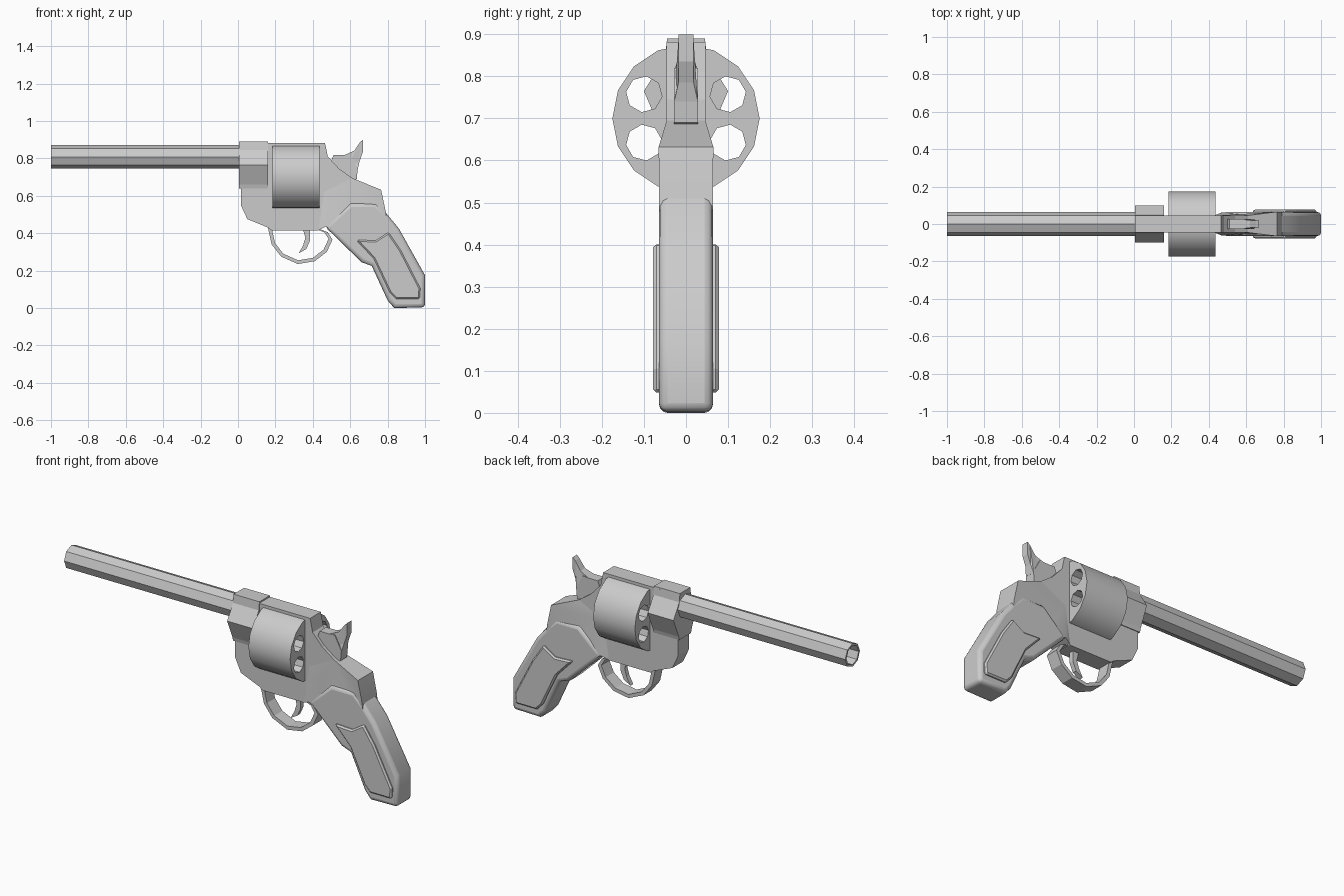
import bpy, bmesh, math
from math import sin, cos, pi

cube = bpy.data.objects.get("Cube")
if cube:
    bpy.data.objects.remove(cube)

steel = bpy.data.materials.new("plain_grey")
steel.use_nodes = True
GREY = (0.6, 0.6, 0.6, 1)
steel.diffuse_color = GREY
steel.node_tree.nodes["Principled BSDF"].inputs["Base Color"].default_value = GREY


def finish(name, bm, smooth=None, bevel=0, segments=2):
    bmesh.ops.recalc_face_normals(bm, faces=bm.faces[:])
    mesh = bpy.data.meshes.new(name)
    bm.to_mesh(mesh)
    bm.free()
    mesh.materials.append(steel)
    obj = bpy.data.objects.new(name, mesh)
    bpy.context.collection.objects.link(obj)
    if bevel:
        mod = obj.modifiers.new("Bevel", "BEVEL")
        mod.width, mod.segments, mod.limit_method = bevel, segments, "ANGLE"
        mod.angle_limit = math.radians(50)
    if smooth:
        bpy.ops.object.select_all(action="DESELECT")
        obj.select_set(True)
        bpy.context.view_layer.objects.active = obj
        bpy.ops.object.shade_smooth_by_angle(angle=math.radians(smooth))
    return obj


def slab(name, outline, width=None, **opts):
    """Side outline of (x, z) or (x, z, half width) points, mirrored across y."""
    bm = bmesh.new()
    sides = [[bm.verts.new((p[0], s * (width or p[2]), p[1])) for p in outline]
             for s in (-1, 1)]
    near, far = sides
    for i in range(len(outline)):
        j = (i + 1) % len(outline)
        bm.faces.new((near[i], near[j], far[j], far[i]))
    caps = [bm.faces.new(near), bm.faces.new(far)]
    bmesh.ops.triangulate(bm, faces=[f for f in caps if width is None])
    return finish(name, bm, **opts)


def ring(y, z, radius, sides, turn=0):
    return [(y + radius * cos(turn + 2 * pi * i / sides),
             z + radius * sin(turn + 2 * pi * i / sides)) for i in range(sides)]


def along_x(name, loops, x0, x1, **opts):
    """Extrude an outer (y, z) loop with optional hole loops along x."""
    bm = bmesh.new()
    edges = []
    for loop in loops:
        vs = [bm.verts.new((x0, y, z)) for y, z in loop]
        edges += [bm.edges.new((vs[i - 1], vs[i])) for i in range(len(vs))]
    bmesh.ops.triangle_fill(bm, edges=edges, use_beauty=True, use_dissolve=False,
                            normal=(1, 0, 0))
    ext = bmesh.ops.extrude_face_region(bm, geom=bm.faces[:], use_keep_orig=True)
    moved = [v for v in ext["geom"] if isinstance(v, bmesh.types.BMVert)]
    bmesh.ops.translate(bm, verts=moved, vec=(x1 - x0, 0, 0))
    return finish(name, bm, **opts)


# Octagonal hollow barrel and its faceted mounting block
along_x("barrel", [ring(0, .808, .063, 8), ring(0, .808, .052, 8)], -1, .02)
half = [(.045, .89), (.05, .845), (.1, .765), (.055, .66), (.05, .64)]
along_x("barrel_block", [half + [(-y, z) for y, z in reversed(half)]], .005, .16)

# Six-chamber cylinder
chambers = [ring(.115 * cos(a), .7 + .115 * sin(a), .043, 8, a + pi / 8)
            for a in (pi / 6 + k * pi / 3 for k in range(6))]
along_x("cylinder", [ring(0, .7, .175, 16)] + chambers, .185, .435, smooth=35)

# Frame: flat front half with top strap, rear half flaring towards the grip
slab("frame_front", [(.015, .7), (.015, .55), (.05, .475), (.16, .43), (.18, .415),
                     (.43, .415), (.47, .44), (.61, .695), (.54, .745), (.48, .81),
                     (.465, .882), (.1, .882)], .046)
slab("frame_rear", [(.43, .416, .046), (.47, .435, .062), (.63, .345, .064),
                    (.80, .40, .064), (.79, .515, .064), (.765, .632, .065),
                    (.61, .695, .046), (.46, .62, .046)], smooth=40)

# Grip with rounded edges and raised panels on both sides
slab("grip", [(.465, .435), (.60, .56), (.74, .56), (.79, .51), (.86, .425), (1, .175),
              (1, .003), (.835, 0), (.80, .04), (.715, .225), (.66, .245)],
     .064, bevel=.02, segments=3, smooth=40)
slab("grip_panels", [(.63, .365), (.735, .36), (.805, .405), (.87, .31), (.975, .105),
                     (.972, .048), (.845, .048), (.81, .085), (.725, .265)],
     .078, bevel=.008, segments=1)

# Hammer: broad body, narrow curved spur
slab("hammer_body", [(.50, .79), (.51, .818), (.57, .818), (.60, .82), (.64, .745),
                     (.635, .69), (.57, .65), (.50, .70)], .028)
slab("hammer_spur", [(.57, .818, .026), (.62, .84, .02), (.652, .885, .018),
                     (.668, .9, .018), (.668, .835, .018), (.65, .785, .018),
                     (.64, .74, .028), (.58, .75, .028)])

# Trigger and its guard
slab("trigger", [(.345, .43), (.385, .43), (.385, .36), (.365, .315), (.325, .292),
                 (.348, .335), (.36, .375)], .012)
guard = [(.16, .43), (.18, .34), (.23, .275), (.32, .235), (.41, .25), (.475, .3),
         (.505, .365), (.48, .405), (.43, .425)]
inner = [(.33 + (x - .33) * .88, .40 + (z - .40) * .88) for x, z in guard]
slab("trigger_guard", guard + inner[::-1], .035)
